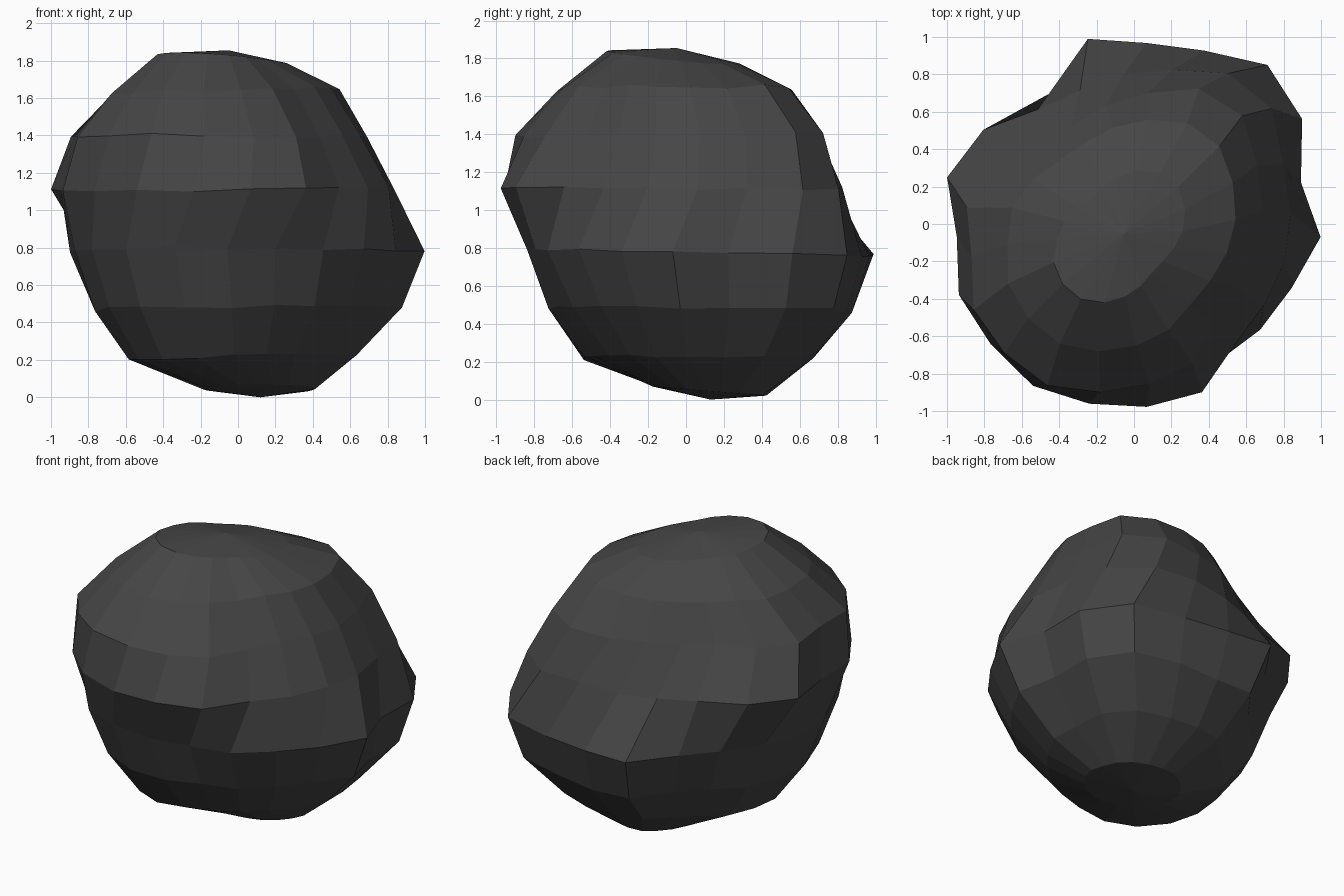
import bpy, bmesh, random
from math import cos, sin, radians

if "Cube" in bpy.data.objects:
    bpy.data.objects.remove(bpy.data.objects["Cube"])

random.seed(4)
SEGS = 20

# Lumpy plan outlines of the boulder, as radii every 18 degrees
low = [1.00, .92, 1.06, 1.11, 1.0, .97, 1.02, .83, .80, .86,
       .90, .90, .92, .93, .90, .84, .82, .86, .88, .91]
high = [.84, .86, .96, .95, .85, .80, .77, .80, .95, 1.03,
        .95, 1.01, 1.00, 1.02, .99, .98, .97, .84, .82, .83]

# Stacked rings: z, centre x, centre y, size, stretch along the diagonal,
# outline, lumpiness, start angle, tilt x, tilt y
rings = [
    (0.045, .11, .12, .30, 0, low, .2, -4, .0, -.08),
    (0.22, .02, .05, .60, .09, low, .4, -4, .02, 0),
    (0.475, .02, .03, .80, .04, low, .8, -4, .01, -.01),
    (0.78, 0, 0, .91, 0, low, 1, -4, 0, -.02),
    (1.11, 0, 0, .91, 0, high, 1, 4, 0, 0),
    (1.40, -.045, -.045, .785, .07, high, .9, 9, 0, 0),
    (1.64, -.05, -.04, .605, .10, high, .45, 6, .02, 0),
    (1.805, -.07, -.06, .33, .20, high, .3, 4, -.05, -.08),
]

bm = bmesh.new()
loops = []
for n, (z, cx, cy, size, stretch, outline, lump, start, tx, ty) in enumerate(rings):
    loop = []
    for i, k in enumerate(outline):
        a = radians(start + 360 * i / SEGS)
        r = size * (1 + lump * (k / .91 - 1)) * (1 + stretch * sin(2 * a))
        x, y = r * cos(a), r * sin(a)
        jitter = random.uniform(-.012, .012) if 0 < n < 7 else 0
        loop.append(bm.verts.new((cx + x, cy + y, z + tx * x + ty * y + jitter)))
    loops.append(loop)

# Side faces
for a, b in zip(loops, loops[1:]):
    for i in range(SEGS):
        j = (i + 1) % SEGS
        bm.faces.new((a[i], a[j], b[j], b[i]))

# Shallow fans closing bottom and top
bottom = bm.verts.new((.12, .13, 0))
top = bm.verts.new((-.05, -.05, 1.855))
for i in range(SEGS):
    j = (i + 1) % SEGS
    bm.faces.new((loops[0][j], loops[0][i], bottom))
    bm.faces.new((loops[-1][i], loops[-1][j], top))

mesh = bpy.data.meshes.new("boulder")
bm.to_mesh(mesh)
bm.free()
boulder = bpy.data.objects.new("boulder", mesh)
bpy.context.collection.objects.link(boulder)

# Dark stone colour
stone = bpy.data.materials.new("dark_stone")
stone.diffuse_color = (.06, .06, .06, 1)
stone.use_nodes = True
stone.node_tree.nodes["Principled BSDF"].inputs["Base Color"].default_value = stone.diffuse_color
mesh.materials.append(stone)
